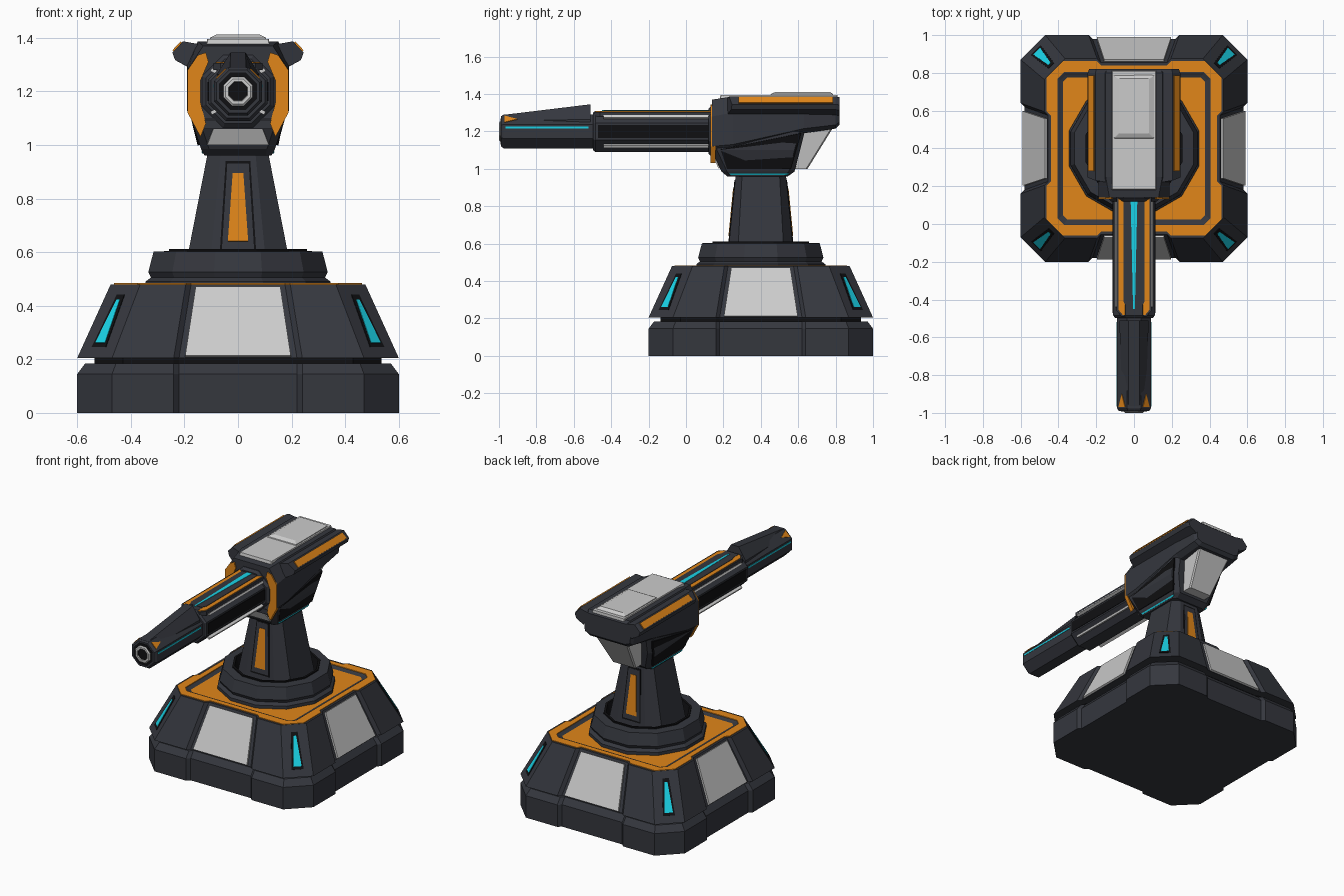
import bpy, bmesh, math
from mathutils import Vector, geometry

if "Cube" in bpy.data.objects:
    bpy.data.objects.remove(bpy.data.objects["Cube"])

CY = 0.4  # y of the turret axis
BZ = 1.2  # height of the barrel axis


def material(name, r, g, b):
    m = bpy.data.materials.new(name)
    m.diffuse_color = (r, g, b, 1)
    m.use_nodes = True
    m.node_tree.nodes["Principled BSDF"].inputs["Base Color"].default_value = m.diffuse_color
    return m


DARK = material("dark_metal", 0.035, 0.038, 0.048)
BLACK = material("black_recess", 0.005, 0.005, 0.006)
ORANGE = material("orange_trim", 0.75, 0.24, 0.01)
CYAN = material("cyan_light", 0.01, 0.65, 0.8)


def loft(name, rings, mat=None):
    """Closed solid skinned through rings of equal point count."""
    bm = bmesh.new()
    vs = [[bm.verts.new(p) for p in ring] for ring in rings]
    n = len(vs[0])
    for a, b in zip(vs, vs[1:]):
        for i in range(n):
            bm.faces.new((a[i], a[(i + 1) % n], b[(i + 1) % n], b[i]))
    bm.faces.new(vs[0][::-1])
    bm.faces.new(vs[-1])
    bmesh.ops.recalc_face_normals(bm, faces=bm.faces)
    me = bpy.data.meshes.new(name)
    bm.to_mesh(me)
    bm.free()
    ob = bpy.data.objects.new(name, me)
    bpy.context.collection.objects.link(ob)
    if mat:
        me.materials.append(mat)
    return ob


def plate(name, pts, t, mat=None):
    """Thin panel lying on a surface, thickness t to each side."""
    pts = [Vector(p) for p in pts]
    n = geometry.normal(pts) * t
    return loft(name, [[p - n for p in pts], [p + n for p in pts]], mat)


def pair(name, fn, pts, *args):
    """Right and left copies of a plate or loft."""
    flip = lambda p: (-p[0], p[1], p[2])
    fn(name + "_right", pts, *args)
    nested = isinstance(pts[0][0], (tuple, list))
    fn(name + "_left", [[flip(p) for p in r] for r in pts] if nested else [flip(p) for p in pts], *args)


def spin(p, k):
    """Quarter turns about the turret axis (p given relative to the axis)."""
    x, y, z = p
    for _ in range(k):
        x, y = -y, x
    return (x, y + CY, z)


def ngon(n, a):
    r = a / math.cos(math.pi / n)
    return [(r * math.cos((i + .5) * math.tau / n), r * math.sin((i + .5) * math.tau / n)) for i in range(n)]


def lathe_z(name, n, prof, mat=None):
    return loft(name, [[(x, y + CY, z) for x, y in ngon(n, a)] for a, z in prof], mat)


def lathe_y(name, n, prof, mat=None):
    return loft(name, [[(x, y, z + BZ) for x, z in ngon(n, a)] for a, y in prof], mat)


def outline(z, a, c, n1, n2, d):
    """Square with cut corners and a shallow notch in each side."""
    side = [(-c, -a), (-n1, -a), (-n2, d - a), (n2, d - a), (n1, -a), (c, -a)]
    return [spin((x, y, z), k) for k in range(4) for x, y in side]


def block(z, hx, y0, y1, c):
    """Rectangle with cut corners at height z."""
    return [(-hx, y0 + c, z), (-hx + c, y0, z), (hx - c, y0, z), (hx, y0 + c, z),
            (hx, y1 - c, z), (hx - c, y1, z), (-hx + c, y1, z), (-hx, y1 - c, z)]


# Base
loft("base_slab", [outline(0, .6, .47, .24, .22, .02), outline(.145, .6, .47, .24, .22, .02),
                   outline(.185, .57, .455, .24, .22, .02)], DARK)
loft("base_gap", [outline(z, .535, .43, .24, .22, .01) for z in (.17, .22)], BLACK)
loft("base_body", [outline(.205, .6, .47, .24, .22, .02), outline(.48, .475, .365, .195, .175, .02),
                   outline(.48, .40, .37, .19, .17, 0), outline(.462, .365, .345, .19, .17, 0)], DARK)
loft("base_trim", [outline(.47, .462, .375, .195, .175, .022), outline(.484, .462, .375, .195, .175, .022),
                   outline(.484, .405, .37, .195, .175, 0), outline(.46, .40, .365, .195, .175, 0)], ORANGE)
loft("base_deck", [outline(.44, .40, .37, .19, .17, 0), outline(.478, .40, .37, .19, .17, 0),
                   outline(.466, .365, .345, .19, .17, 0)], DARK)
slope = lambda z: .535 - .418 * (z - .205)  # corner face position at height z
for k in range(4):
    plate(f"base_panel_{k}", [spin(p, k) for p in ((-.197, -.58, .21), (.197, -.58, .21),
                                                   (.158, -.462, .467), (-.158, -.462, .467))], .01)
    for nm, z0, z1, w0, w1, t, m in (("slot", .245, .44, .026, .014, .003, BLACK),
                                     ("light", .26, .42, .018, .006, .005, CYAN)):
        pts = [(slope(z) + w, slope(z) - w, z) for z, w in ((z0, -w0), (z0, w0), (z1, w1), (z1, -w1))]
        plate(f"corner_{nm}_{k}", [spin(p, k) for p in pts], t, m)

# Turntable
lathe_z("turntable", 12, [(.345, .45), (.345, .49), (.325, .505), (.335, .525), (.315, .602),
                          (.255, .604), (.25, .5)], DARK)
lathe_z("turntable_well", 12, [(.258, .5), (.258, .612), (.245, .612), (.225, .53)], BLACK)


# Pedestal
def ped(z, hx, hy, cx, cy):
    return [(s * x, CY + q * y, z) for s, q, pts in
            ((1, 1, ((hx, cy), (cx, hy))), (-1, 1, ((cx, hy), (hx, cy))),
             (-1, -1, ((hx, cy), (cx, hy))), (1, -1, ((cx, hy), (hx, cy)))) for x, y in pts]


loft("pedestal", [ped(.52, .201, .178, .108, .125), ped(.97, .113, .134, .065, .1)], DARK)
face = lambda z: .178 - .0978 * (z - .52)
for k, nm in ((0, "front"), (2, "back")):
    for part, z0, z1, w0, w1, t, m in (("recess", .6, .94, .068, .046, .003, BLACK),
                                       ("inlay", .61, .93, .06, .04, .004, DARK),
                                       ("stripe", .64, .895, .038, .02, .007, ORANGE)):
        plate(f"pedestal_{part}_{nm}", [spin((x, -face(z), z), k) for x, z in
                                        ((-w0, z0), (w0, z0), (w1, z1), (-w1, z1))], t, m)

# Head
loft("head_hull", [block(.96, .125, .22, .545, .02), block(.985, .138, .19, .58, .03),
                   block(1.1, .176, .135, .61, .03), block(1.2, .182, .145, .635, .03)], DARK)
sections = []
for y, x0, z0, x1, z1, x2, z2, x3, z3 in (
        (.14, .13, 1.37, .188, 1.28, .188, 1.12, .14, 1.06),
        (.25, .15, 1.387, .19, 1.30, .19, 1.13, .15, 1.09),
        (.63, .15, 1.387, .19, 1.31, .185, 1.215, .15, 1.19),
        (.80, .15, 1.387, .185, 1.32, .175, 1.235, .14, 1.215),
        (.82, .14, 1.37, .17, 1.32, .165, 1.25, .13, 1.235)):
    half = [(x0, y, z0), (x1, y, z1), (x2, y, z2), (x3, y, z3)]
    sections.append(half + [(-x, b, z) for x, b, z in half[::-1]])
loft("head_upper", sections, DARK)
wing = [(.14, 1.375), (.205, 1.387), (.245, 1.345), (.235, 1.317), (.18, 1.288)]
pair("head_wing", loft, [[(x, .22 + max(0, x - .18) * .4, z) for x, z in wing],
                         [(x, .80, z) for x, z in wing],
                         [(x * .97, .82, z - .004) for x, z in wing]], DARK)
pair("wing_strip", plate, [(.21, .28, 1.382), (.24, .28, 1.35), (.24, .785, 1.35), (.21, .785, 1.382)], .006, ORANGE)
pair("side_recess", plate, [(.172, .185, 1.105), (.184, .615, 1.19), (.146, .56, 1.0), (.143, .22, 1.0)], .005, BLACK)
pair("side_light", plate, [(.129, .24, .968), (.129, .54, .968), (.134, .55, .976), (.134, .23, .976)], .003, CYAN)
crescent = [(.12, 1.345), (.15, 1.335), (.188, 1.28), (.188, 1.12), (.14, 1.03), (.12, 1.08),
            (.14, 1.16), (.14, 1.24), (.11, 1.31)]
pair("face_crescent", plate, [(x, .145, z) for x, z in crescent], .013, ORANGE)
plate("chin_panel", [(-.115, .18, 1.003), (.115, .18, 1.003), (.09, .15, 1.067), (-.09, .15, 1.067)], .006)
loft("rear_panel", [block(1.0, .085, .56, .65, .008), block(1.218, .12, .6, .785, .008)])
loft("top_panel", [block(1.37, .12, .18, .812, .003), block(1.395, .115, .185, .81, .003)])
loft("top_cap", [block(1.39, .105, .45, .79, .003), block(1.4, .105, .455, .785, .003),
                 block(1.412, .08, .48, .77, .003)])

# Barrel, rear section
lathe_y("barrel_collar", 8, [(.135, .2), (.135, .135), (.12, .12)], DARK)
lathe_y("barrel_rear", 8, [(.11, .16), (.11, -.485), (.1, -.497)], DARK)
pair("barrel_recess", plate, [(.111, .12, 1.165), (.111, .12, 1.235), (.111, -.47, 1.235), (.111, -.47, 1.165)], .002, BLACK)
for nm, c, s in (("upper", 1.276, 1), ("lower", 1.124, -1)):
    pair(f"barrel_rail_{nm}", plate, [(.087, .12, c + .006 * s), (.093, .12, c - .006 * s),
                                      (.093, -.44, c - .006 * s), (.087, -.44, c + .006 * s)], .012)
arrow = lambda w, e, z: [(-w, .14, z), (-w, e + .03, z), (-w * .7, e, z), (w * .7, e, z), (w, e + .03, z), (w, .14, z)]
plate("barrel_cover", arrow(.092, -.49, 1.292), .013, DARK)
plate("barrel_cover_trim", arrow(.083, -.483, 1.305), .004, ORANGE)
plate("barrel_cover_inlay", arrow(.056, -.44, 1.307), .005, DARK)
plate("barrel_light", [(-.018, .14, 1.31), (-.005, -.45, 1.31), (.005, -.45, 1.31), (.018, .14, 1.31)], .004, CYAN)

# Barrel, front section
lathe_y("barrel_front", 8, [(.09, -.47), (.09, -.975), (.08, -.99)], DARK)
fin = lambda y, a, z0, b, z1: [(-a, y, z0), (a, y, z0), (b, y, z1), (b, y, 1.2), (-b, y, 1.2), (-b, y, z1)]
loft("barrel_fin", [fin(-.51, .028, 1.345, .078, 1.265), fin(-.98, .03, 1.288, .06, 1.255)], DARK)
pair("barrel_side_light", plate, [(.09, -.52, 1.215), (.09, -.52, 1.225), (.09, -.965, 1.225), (.09, -.965, 1.215)], .002, CYAN)
pair("barrel_tip_mark", plate, [(.045, -.97, 1.282), (.08, -.97, 1.247), (.063, -.9, 1.264)], .004, ORANGE)

# Muzzle
lathe_y("muzzle_shadow", 8, [(.07, -.97), (.07, -.992)], BLACK)
lathe_y("muzzle_ring", 8, [(.054, -.97), (.054, -.994), (.047, -1.0), (.036, -1.0), (.032, -.98)])
lathe_y("muzzle_bore", 8, [(.033, -.95), (.033, -.988)], BLACK)
